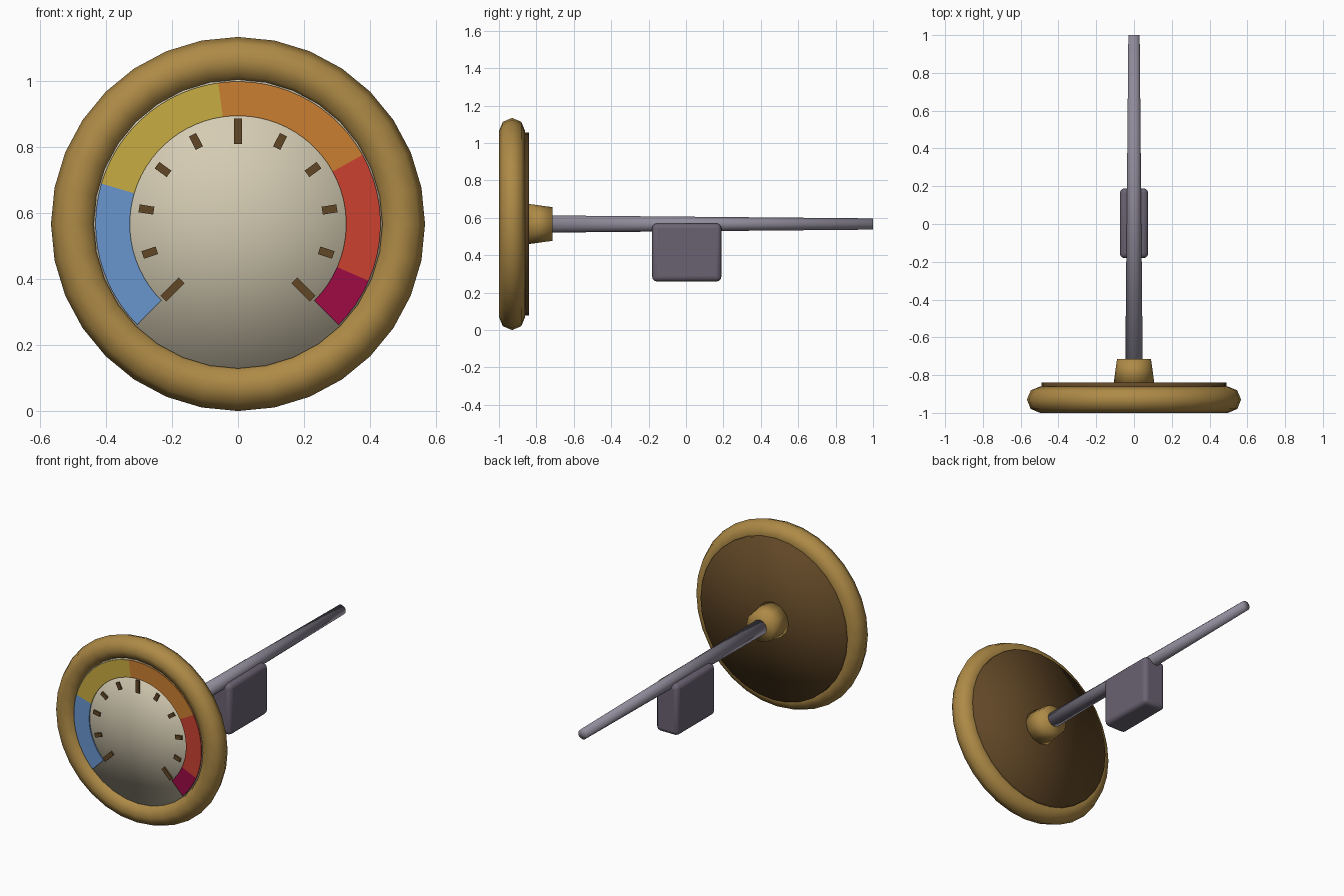
import bpy, bmesh, math
from mathutils import Matrix, Vector

if "Cube" in bpy.data.objects:
    bpy.data.objects.remove(bpy.data.objects["Cube"])

MID = 0.567  # height of the dial axis


def material(name, rgb):
    def lin(c):
        c /= 255
        return c / 12.92 if c < 0.04045 else ((c + 0.055) / 1.055) ** 2.4
    col = [lin(c) for c in rgb] + [1]
    m = bpy.data.materials.new(name)
    m.use_nodes = True
    m.diffuse_color = col
    m.node_tree.nodes["Principled BSDF"].inputs["Base Color"].default_value = col
    return m


brass = material("brass", (174, 138, 70))
brown = material("dark brown", (97, 71, 38))
cream = material("cream", (212, 203, 178))
steel = material("steel grey", (144, 139, 154))
slate = material("slate purple", (106, 98, 114))
blue = material("blue", (106, 150, 206))
yellow = material("yellow", (201, 172, 66))
orange = material("orange", (203, 127, 48))
red = material("red", (203, 66, 48))
crimson = material("crimson", (158, 11, 69))


def finish(name, mat, smooth=True):
    ob = bpy.context.object
    ob.name = name
    ob.data.materials.append(mat)
    if smooth:
        bpy.ops.object.shade_smooth()
    return ob


def turned(name, mat, y0, y1, r0, r1, sides):
    """Round part along the y axis, softly shaded over its caps."""
    bpy.ops.mesh.primitive_cone_add(
        vertices=sides, radius1=r0, radius2=r1, depth=y1 - y0, end_fill_type='TRIFAN',
        location=(0, (y0 + y1) / 2, MID), rotation=(-math.pi / 2, 0, 0))
    return finish(name, mat)


def mesh_object(name, bm, mat):
    bmesh.ops.recalc_face_normals(bm, faces=bm.faces)
    me = bpy.data.meshes.new(name)
    bm.to_mesh(me)
    bm.free()
    me.materials.append(mat)
    ob = bpy.data.objects.new(name, me)
    bpy.context.collection.objects.link(ob)
    return ob


# Rim, face and back of the dial
bpy.ops.mesh.primitive_torus_add(
    major_segments=32, minor_segments=8, major_radius=0.497, minor_radius=0.07,
    location=(0, -0.93, MID), rotation=(math.pi / 2, 0, 0))
finish("dial_rim", brass)
turned("dial_face", cream, -0.965, -0.87, 0.438, 0.438, 32)
turned("back_plate", brown, -0.9, -0.84, 0.49, 0.49, 32)

# Stem
turned("stem_collar", brass, -0.845, -0.715, 0.108, 0.09, 12)
turned("stem", steel, -0.74, 1.0, 0.046, 0.03, 12)


# Coloured scale bands
def band(name, mat, a0, a1):
    bm = bmesh.new()
    steps = max(3, round(abs(a1 - a0) / 5))
    rows = []
    for i in range(steps + 1):
        a = math.radians(a0 + (a1 - a0) * i / steps)
        rows.append([bm.verts.new((r * math.cos(a), -0.965, MID + r * math.sin(a)))
                     for r in (0.328, 0.432)])
    faces = [bm.faces.new((p[0], p[1], q[1], q[0])) for p, q in zip(rows, rows[1:])]
    out = bmesh.ops.extrude_face_region(bm, geom=faces)
    bmesh.ops.translate(bm, vec=(0, -0.007, 0),
                        verts=[v for v in out["geom"] if isinstance(v, bmesh.types.BMVert)])
    mesh_object(name, bm, mat)


stops = [225, 163.5, 98, 29, -23.5, -45]
for mat, a0, a1 in zip((blue, yellow, orange, red, crimson), stops, stops[1:]):
    band(mat.name + "_band", mat, a0, a1)

# Tick marks, longer at the ends and the middle
bm = bmesh.new()
for i in range(11):
    long = i % 5 == 0
    size = (0.078, 0.009, 0.025) if long else (0.045, 0.009, 0.024)
    turn = Matrix.Rotation(-math.radians(225 - 27 * i), 4, 'Y')
    place = (Matrix.Translation((0, -0.969, MID)) @ turn
             @ Matrix.Translation((0.281, 0, 0)) @ Matrix.Diagonal((*size, 1)))
    bmesh.ops.create_cube(bm, size=1, matrix=place)
mesh_object("tick_marks", bm, brown)

# Clip block under the stem
bpy.ops.mesh.primitive_cube_add(size=1, location=(0, 0.004, 0.415))
block = finish("clip_block", slate, False)
block.scale = (0.15, 0.37, 0.31)
bpy.ops.object.transform_apply(location=False, rotation=False, scale=True)
bevel = block.modifiers.new("soft_edges", 'BEVEL')
bevel.width = 0.025
bevel.segments = 3
bpy.ops.object.shade_smooth_by_angle(angle=math.radians(35))
